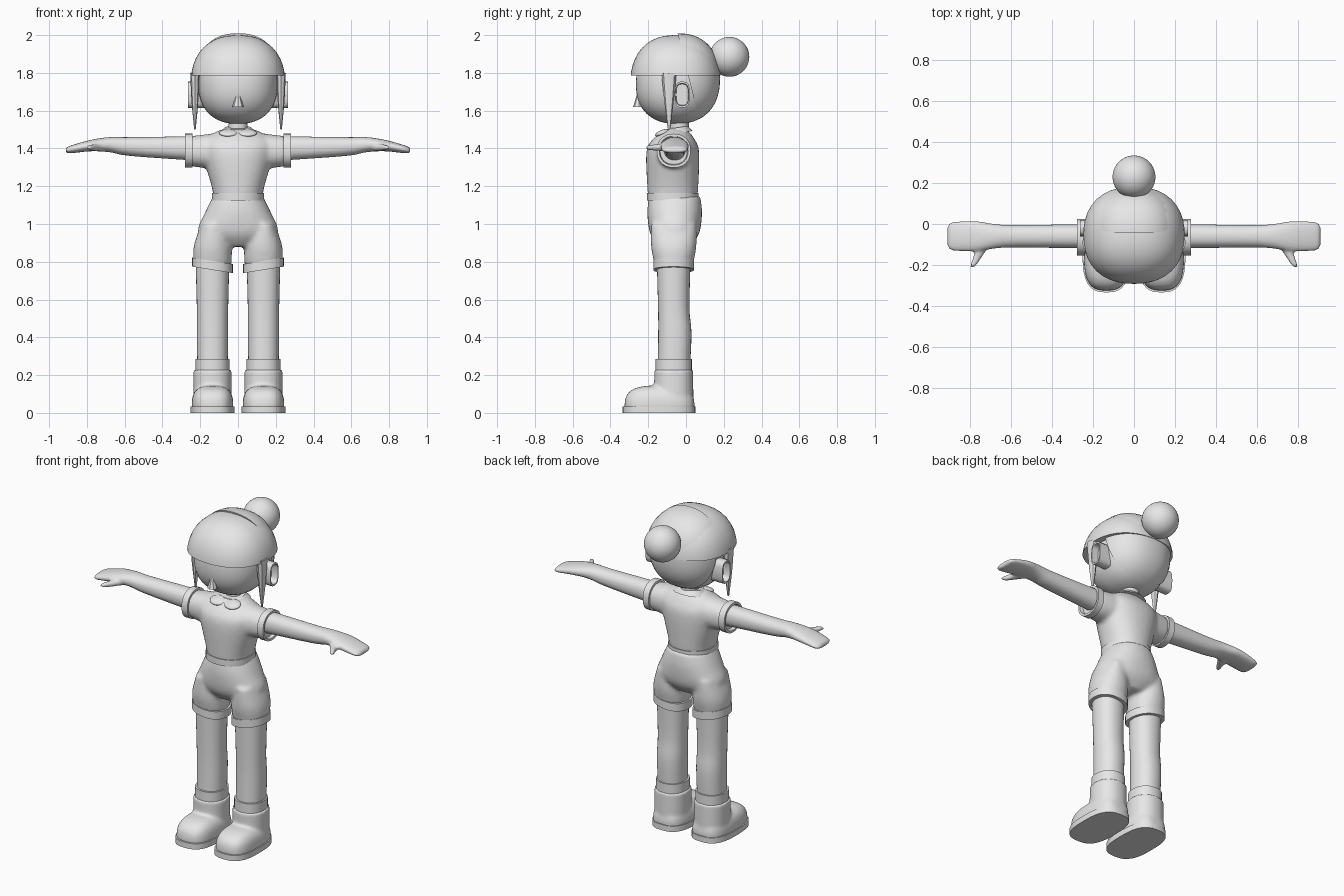
import bpy, bmesh, math
from mathutils import Matrix, Vector

cube = bpy.data.objects.get("Cube")
if cube:
    bpy.data.objects.remove(cube, do_unlink=True)

GREY = (0.8, 0.8, 0.8, 1)
grey = bpy.data.materials.new("plain grey")
grey.use_nodes = True
grey.diffuse_color = GREY
grey.node_tree.nodes["Principled BSDF"].inputs["Base Color"].default_value = GREY

# Index of the two section directions and of the length direction
AXES = {"x": (1, 2, 0), "y": (0, 2, 1), "z": (0, 1, 2)}
SIDES = {"left": 1, "right": -1}

# Shared centre lines of the body, legs and arms
BODY = (0, -0.07)
LEG = (0.135, -0.065)
ARM = (-0.06, 1.4)


def spline(sections, steps):
    """Pass a smooth curve through the section values."""
    points = [Vector((*section, 0)[:4]) for section in sections]
    last = len(points) - 1
    curve = []
    for i in range(last):
        start, end = points[i], points[i + 1]
        pull_in = (end - points[max(i - 1, 0)]) / 2
        pull_out = (points[min(i + 2, last)] - start) / 2
        for step in range(steps):
            t = step / steps
            ease = t * t * (3 - 2 * t)
            curve.append(start.lerp(end, ease) + pull_in * t * (1 - t) ** 2 - pull_out * t * t * (1 - t))
    return curve + [points[last]]


def loft(bm, sections, centre, axis="z", power=2.2, steps=4, side=1, tilt=(0, 0), lean=0, segments=32):
    """Skin superellipse sections (position, half width, half depth, optional shift)."""
    across, along, length = AXES[axis]
    rings = []
    for position, width, depth, shift in spline(sections, steps):
        ring = []
        for k in range(segments):
            angle = math.tau * k / segments
            c, s = math.cos(angle), math.sin(angle)
            u = math.copysign(abs(c) ** (2 / power), c) * width
            v = math.copysign(abs(s) ** (2 / power), s) * depth
            co = Vector()
            co[across] = centre[0] + u + lean * (position - sections[0][0])
            co[along] = centre[1] + v + shift
            co[length] = position + tilt[0] * u + tilt[1] * v
            co.x *= side
            ring.append(bm.verts.new(co))
        rings.append(ring)
    for lower, upper in zip(rings, rings[1:]):
        for k in range(segments):
            bm.faces.new((lower[k - 1], lower[k], upper[k], upper[k - 1]))
    bm.faces.new(rings[0])
    bm.faces.new(rings[-1])


def blob(bm, centre, size, power=2.0, turn=Matrix()):
    """Add a ball, squared off by the power."""
    verts = bmesh.ops.create_uvsphere(bm, u_segments=40, v_segments=24, radius=1)["verts"]
    for v in verts:
        v.co /= sum(abs(c) ** power for c in v.co) ** (1 / power)
    place = Matrix.Translation(centre) @ turn @ Matrix.Diagonal((*size, 1))
    bmesh.ops.transform(bm, matrix=place, verts=verts)


def cut(bm, point, normal):
    """Keep what lies ahead of a plane and close the opening."""
    bmesh.ops.bisect_plane(bm, geom=bm.verts[:] + bm.edges[:] + bm.faces[:],
                           plane_co=point, plane_no=normal, clear_inner=True)
    bmesh.ops.holes_fill(bm, edges=[e for e in bm.edges if e.is_boundary])


def finish(name, bm, voxel=None):
    """Make the object; a voxel size melts its overlapping forms together."""
    bmesh.ops.recalc_face_normals(bm, faces=bm.faces)
    mesh = bpy.data.meshes.new(name)
    bm.to_mesh(mesh)
    bm.free()
    mesh.materials.append(grey)
    mesh.shade_smooth()
    part = bpy.data.objects.new(name, mesh)
    bpy.context.collection.objects.link(part)
    if voxel:
        melt = part.modifiers.new("melt", "REMESH")
        melt.mode = "VOXEL"
        melt.voxel_size = voxel
        melt.use_smooth_shade = True
        soften = part.modifiers.new("soften", "SMOOTH")
        soften.factor = 0.5
        soften.iterations = 6
    else:
        mesh.set_sharp_from_angle(angle=math.radians(40))


def pair(name, sections, centre, **options):
    for label, side in SIDES.items():
        bm = bmesh.new()
        loft(bm, sections, centre, side=side, **options)
        finish(f"{label}_{name}", bm)


def band(low, high, width, depth):
    """Sections of a straight band with a rim and a recess at its far end."""
    shape = ((low, 0.85), (low, 1), (high, 1), (high, 0.85), ((low + high) / 2, 0.8))
    return [(position, width * scale, depth * scale) for position, scale in shape]


# Head, nose and neck
bm = bmesh.new()
blob(bm, (0, -0.05, 1.74), (0.21, 0.215, 0.21), power=2.3)
finish("head", bm)
bm = bmesh.new()
bmesh.ops.create_cone(bm, cap_ends=True, segments=8, radius1=0.03, radius2=0, depth=0.1,
                      matrix=Matrix.Translation((0, -0.25, 1.67)))
finish("nose", bm)
bm = bmesh.new()
loft(bm, [(1.44, 0.05, 0.05), (1.56, 0.05, 0.05)], (0, -0.035), steps=1)
finish("neck", bm)

# Hair cap with a flat fringe edge, slanted nape hair and bun
bm = bmesh.new()
blob(bm, (0, -0.055, 1.74), (0.25, 0.24, 0.26), power=2.3)
cut(bm, (0, 0, 1.785), (0, 0, 1))
finish("hair_cap", bm)
bm = bmesh.new()
blob(bm, (0, -0.05, 1.77), (0.225, 0.23, 0.24), power=2.3)
cut(bm, (0, 0.02, 1.75), (0, 1, 0.25))
finish("nape_hair", bm)
bm = bmesh.new()
blob(bm, (0, 0.23, 1.885), (0.105, 0.105, 0.105))
finish("hair_bun", bm)

# Side locks and hollow ears
pair("side_lock", [(1.8, 0.025, 0.04), (1.65, 0.018, 0.025), (1.5, 0.004, 0.006)], (0.228, -0.09), segments=8)
pair("ear", band(0.18, 0.265, 0.04, 0.07), (-0.02, 1.685), axis="x", power=3, steps=1, segments=16)

# Shirt body melted with its sleeves
bm = bmesh.new()
loft(bm, [(1.14, 0.13, 0.13), (1.2, 0.14, 0.135), (1.38, 0.19, 0.14),
          (1.45, 0.18, 0.11, 0.005), (1.5, 0.09, 0.06, 0.015)], BODY)
for side in SIDES.values():
    loft(bm, [(0.08, 0.1, 0.1), (0.25, 0.08, 0.08)], (-0.065, 1.385), axis="x", side=side)
finish("shirt", bm, voxel=0.011)
pair("sleeve_cuff", band(0.24, 0.28, 0.09, 0.09), (-0.065, 1.388), axis="x", steps=1)

# Collar band with two rounded front lobes
bm = bmesh.new()
loft(bm, [(1.48, 0.105, 0.085), (1.51, 0.07, 0.06)], (0, -0.05), steps=1, tilt=(0, 0.15))
for side in SIDES.values():
    blob(bm, (side * 0.05, -0.125, 1.482), (0.05, 0.04, 0.016), turn=Matrix.Rotation(0.35, 4, "X"))
finish("collar", bm)

# Arms with a flat mitten hand and a thumb
for label, side in SIDES.items():
    bm = bmesh.new()
    loft(bm, [(0.22, 0.06, 0.065), (0.57, 0.055, 0.05, 0.01), (0.68, 0.06, 0.04, 0.02),
              (0.78, 0.075, 0.03, 0.015), (0.89, 0.07, 0.02, -0.006), (0.912, 0.05, 0.01, -0.01)],
         ARM, axis="x", side=side)
    loft(bm, [(-0.06, 0.06, 0.02), (-0.12, 0.03, 0.02), (-0.2, 0.015, 0.013), (-0.212, 0.006, 0.006)],
         (0.715, 1.405), axis="y", lean=-0.5, side=side)
    finish(f"{label}_arm", bm, voxel=0.008)

# Shorts melted from pelvis and thighs, with a belt and slanted cuffs
bm = bmesh.new()
loft(bm, [(0.88, 0.08, 0.08), (0.95, 0.21, 0.13), (1.06, 0.175, 0.145), (1.15, 0.13, 0.135)], (0, -0.06))
for side in SIDES.values():
    loft(bm, [(0.78, 0.1, 0.1), (0.88, 0.1, 0.12), (1, 0.06, 0.12)], LEG, side=side)
finish("shorts", bm, voxel=0.012)
bm = bmesh.new()
loft(bm, band(1.125, 1.165, 0.138, 0.137), BODY, steps=1)
finish("belt", bm)
pair("shorts_cuff", band(0.757, 0.805, 0.108, 0.108), LEG, steps=1, tilt=(0.16, 0))

# Legs with a slight knee and calf, and sock cuffs
pair("leg", [(0.22, 0.08, 0.085), (0.42, 0.083, 0.088, 0.006), (0.56, 0.083, 0.083), (0.82, 0.09, 0.09)], LEG)
pair("sock_cuff", band(0.225, 0.285, 0.09, 0.096), LEG, steps=1)

# Boots with a rounded foot on a flat sole
for label, side in SIDES.items():
    bm = bmesh.new()
    blob(bm, (side * LEG[0], -0.14, 0.03), (0.11, 0.185, 0.115), power=3)
    cut(bm, (0, 0, 0.02), (0, 0, 1))
    loft(bm, [(0.02, 0.1, 0.105), (0.228, 0.1, 0.103)], LEG, side=side)
    finish(f"{label}_boot", bm, voxel=0.009)
pair("sole", band(0, 0.035, 0.117, 0.192), (LEG[0], -0.143), power=2.8, steps=1)
